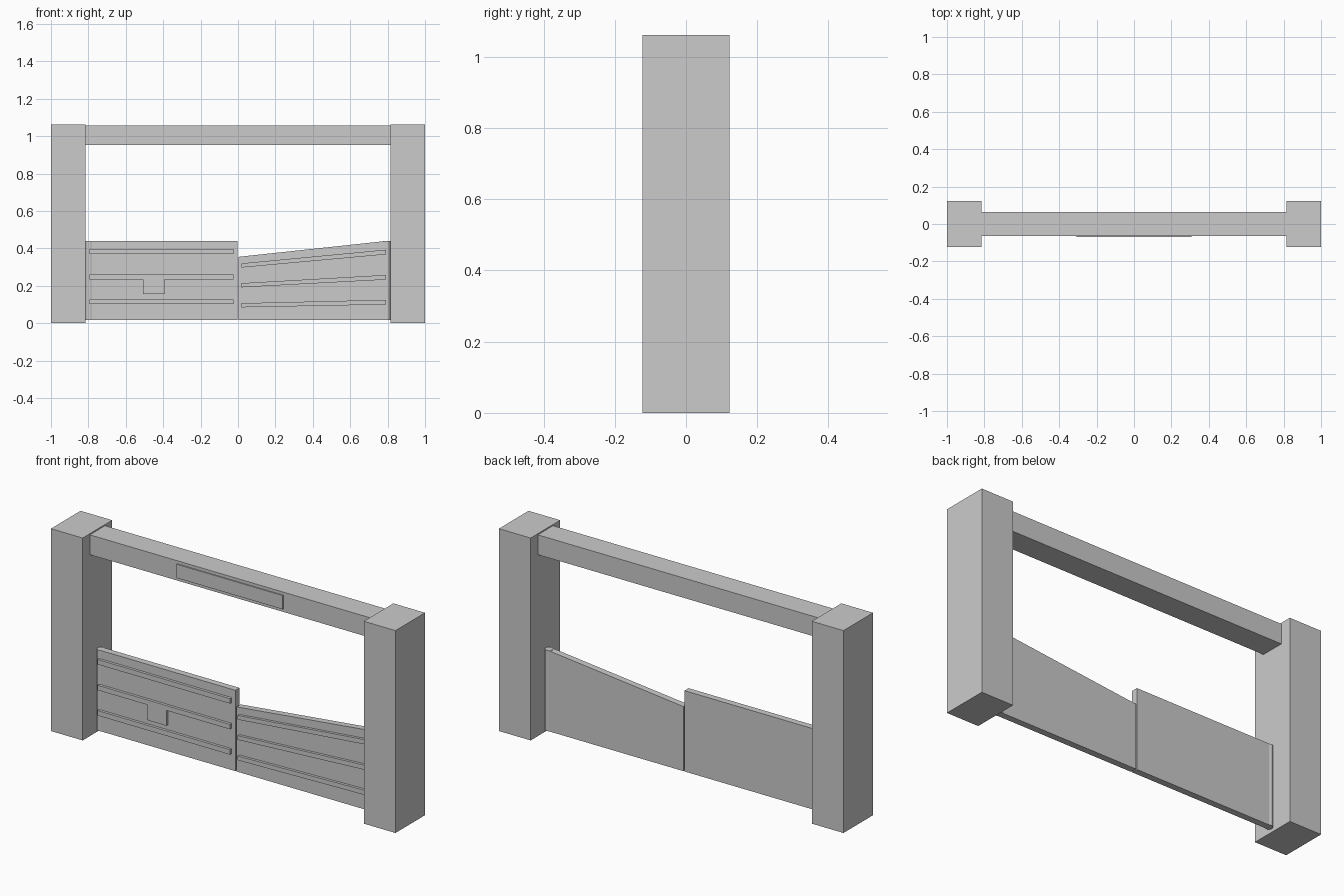
import bpy
import bmesh
import math

if "Cube" in bpy.data.objects:
    bpy.data.objects.remove(bpy.data.objects["Cube"], do_unlink=True)

grey = bpy.data.materials.new("plain grey")
grey.use_nodes = True
grey.diffuse_color = (0.6, 0.6, 0.6, 1)
grey.node_tree.nodes["Principled BSDF"].inputs["Base Color"].default_value = (0.6, 0.6, 0.6, 1)


def prism(name, outline, y0, y1):
    """Extrude an (x, z) outline from y0 to y1."""
    bm = bmesh.new()
    face = bm.faces.new([bm.verts.new((x, y0, z)) for x, z in outline])
    out = bmesh.ops.extrude_face_region(bm, geom=[face])
    moved = [v for v in out["geom"] if isinstance(v, bmesh.types.BMVert)]
    bmesh.ops.translate(bm, verts=moved, vec=(0, y1 - y0, 0))
    bmesh.ops.recalc_face_normals(bm, faces=bm.faces)
    mesh = bpy.data.meshes.new(name)
    bm.to_mesh(mesh)
    bm.free()
    mesh.materials.append(grey)
    obj = bpy.data.objects.new(name, mesh)
    bpy.context.collection.objects.link(obj)
    return obj


def box(name, x0, x1, y0, y1, z0, z1):
    return prism(name, [(x0, z0), (x1, z0), (x1, z1), (x0, z1)], y0, y1)


POST_IN, POST_HEIGHT, POST_HALF = 0.816, 1.062, 0.1225
GATE_LOW, GATE_TOP, GATE_HALF = 0.016, 0.44, 0.017
HINGE_X, HINGE_R = 0.795, 0.02
RAIL_FRONT = -0.031

# posts and hinge rods on both sides
for side, sign in (("left", 1), ("right", -1)):
    a, b = sorted((sign * POST_IN, sign))
    box(side + "_post", a, b, -POST_HALF, POST_HALF, 0, POST_HEIGHT)
    bpy.ops.mesh.primitive_cylinder_add(
        vertices=24, radius=HINGE_R, depth=GATE_TOP - GATE_LOW,
        location=(sign * HINGE_X, 0, (GATE_TOP + GATE_LOW) / 2))
    rod = bpy.context.object
    rod.name = side + "_hinge_rod"
    rod.data.materials.append(grey)
    bpy.ops.object.shade_smooth_by_angle(angle=math.radians(30))

# top beam with sign plate
box("top_beam", -POST_IN, POST_IN, -0.063, 0.063, 0.952, 1.056)
box("sign_plate", -0.308, 0.308, -0.069, -0.062, 0.968, 1.04)

# level gate leaf and sloping gate leaf
box("right_gate_panel", -HINGE_X, -0.003, -GATE_HALF, GATE_HALF, GATE_LOW, GATE_TOP)
prism("left_gate_panel", [(0.003, GATE_LOW), (HINGE_X, GATE_LOW),
                          (HINGE_X, GATE_TOP), (0.003, 0.355)], -GATE_HALF, GATE_HALF)

# rails: upper edge at the hinge side and at the middle
for label, hinge_z, middle_z in (("upper", 0.396, 0.32),
                                 ("middle", 0.261, 0.214),
                                 ("lower", 0.128, 0.107)):
    if label != "middle":
        box("right_" + label + "_rail", -0.795, -0.025,
            RAIL_FRONT, -0.01, hinge_z - 0.026, hinge_z)
    prism("left_" + label + "_rail",
          [(0.02, middle_z - 0.022), (0.79, hinge_z - 0.028),
           (0.79, hinge_z - 0.003), (0.02, middle_z)], RAIL_FRONT, -0.01)

# middle rail of the level leaf, with its latch block
prism("right_middle_rail_with_latch",
      [(-0.795, 0.235), (-0.507, 0.235), (-0.507, 0.155), (-0.394, 0.155),
       (-0.394, 0.235), (-0.025, 0.235), (-0.025, 0.261), (-0.795, 0.261)],
      RAIL_FRONT, -0.01)
